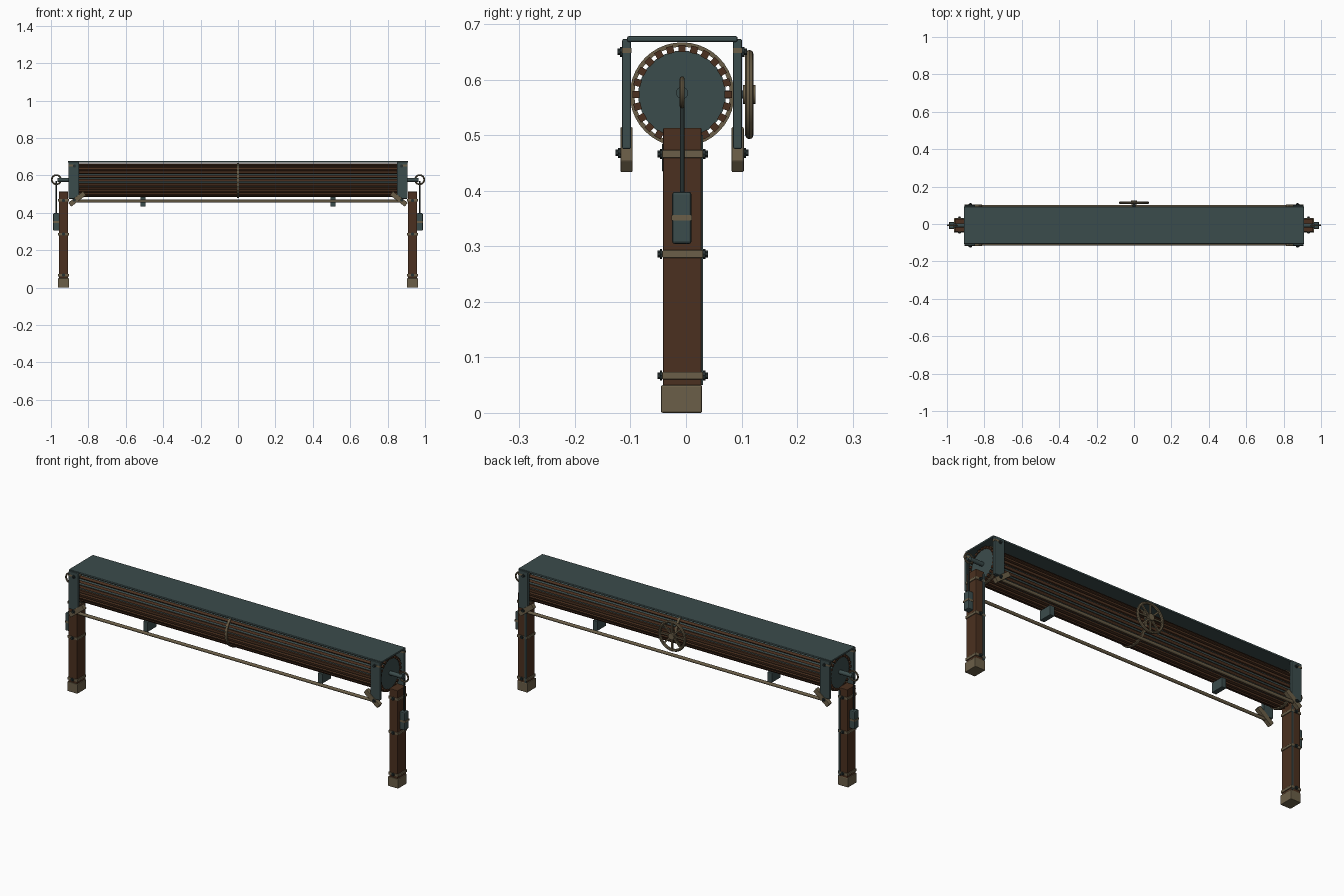
import bpy, bmesh, math
from mathutils import Matrix, Vector

if "Cube" in bpy.data.objects:
    bpy.data.objects.remove(bpy.data.objects["Cube"])


def material(name, rgb):
    m = bpy.data.materials.new(name)
    m.use_nodes = True
    m.diffuse_color = (*rgb, 1)
    b = m.node_tree.nodes["Principled BSDF"]
    b.inputs["Base Color"].default_value = (*rgb, 1)
    b.inputs["Roughness"].default_value = 0.8
    return m


WOOD = material("brown wood", (0.07, 0.03, 0.014))
STEEL = material("dark teal metal", (0.044, 0.072, 0.072))
BRASS = material("dull tan metal", (0.147, 0.114, 0.065))
IRON = material("dark iron", (0.02, 0.03, 0.03))

CY, CZ = -0.007, 0.573          # drum axis
AXES = {"X": Matrix.Rotation(math.pi / 2, 4, "Y"),
        "Y": Matrix.Rotation(math.pi / 2, 4, "X"), "Z": Matrix()}


def finish(name, bm, mat, smooth=False):
    mesh = bpy.data.meshes.new(name)
    bmesh.ops.recalc_face_normals(bm, faces=bm.faces)
    bm.to_mesh(mesh)
    bm.free()
    mesh.materials.append(mat)
    ob = bpy.data.objects.new(name, mesh)
    bpy.context.collection.objects.link(ob)
    if smooth:
        bpy.ops.object.select_all(action="DESELECT")
        ob.select_set(True)
        bpy.context.view_layer.objects.active = ob
        bpy.ops.object.shade_smooth_by_angle(angle=math.radians(40))
    return ob


def box(name, lo, hi, mat, bevel=0.0, tilt=0.0):
    """Box between two corners, with optional bevel and tilt about y."""
    lo, hi = Vector(lo), Vector(hi)
    bm = bmesh.new()
    bmesh.ops.create_cube(bm, size=1)
    bmesh.ops.scale(bm, vec=hi - lo, verts=bm.verts)
    if bevel:
        bmesh.ops.bevel(bm, geom=bm.edges[:], offset=bevel, segments=2,
                        affect="EDGES", profile=0.5)
    bm.transform(Matrix.Translation((lo + hi) / 2) @ Matrix.Rotation(tilt, 4, "Y"))
    return finish(name, bm, mat)


def rod(name, center, axis, radius, length, mat, sides=16):
    bm = bmesh.new()
    bmesh.ops.create_cone(bm, cap_ends=True, segments=sides, radius1=radius,
                          radius2=radius, depth=length)
    bm.transform(Matrix.Translation(center) @ AXES[axis])
    return finish(name, bm, mat, sides > 8)


def ring(name, center, axis, profile, mat, steps=40):
    """Lathe a closed (radius, height) profile around an axis."""
    bm = bmesh.new()
    vs = [bm.verts.new((r, 0, h)) for r, h in profile]
    es = [bm.edges.new((vs[i - 1], vs[i])) for i in range(len(vs))]
    bmesh.ops.spin(bm, geom=vs + es, cent=(0, 0, 0), axis=(0, 0, 1),
                   angle=math.tau, steps=steps)
    bmesh.ops.remove_doubles(bm, verts=bm.verts, dist=1e-5)
    bm.transform(Matrix.Translation(center) @ AXES[axis])
    return finish(name, bm, mat, True)


def circle(major, minor, n=8):
    return [(major + minor * math.cos(math.tau * i / n),
             minor * math.sin(math.tau * i / n)) for i in range(n)]


def flat(inner, outer, half):
    return [(inner, -half), (outer, -half), (outer, half), (inner, half)]


def bolt(name, x, y, z, side):
    """Washer and hex head pointing along y."""
    rod(name + "_washer", (x, y + side * 0.002, z), "Y", 0.009, 0.004, IRON, 8)
    rod(name + "_head", (x, y + side * 0.005, z), "Y", 0.006, 0.007, IRON, 6)


# Drum: core, slats and hoops
rod("drum_core", (0, CY, CZ), "X", 0.079, 1.78, STEEL, 40)
bm = bmesh.new()
COUNT = 24
for i in range(COUNT):
    part = bmesh.ops.create_cube(bm, size=1)["verts"]
    bmesh.ops.scale(bm, vec=(1.788, 0.013, 0.013), verts=part)
    bmesh.ops.translate(bm, vec=(0, 0, 0.083), verts=part)
    bmesh.ops.rotate(bm, matrix=Matrix.Rotation(math.tau * i / COUNT, 3, "X"), verts=part)
bm.transform(Matrix.Translation((0, CY, CZ)))
finish("drum_slats", bm, WOOD)
for name, x in (("left", 0.875), ("middle", 0), ("right", -0.875)):
    ring(name + "_drum_hoop", (x, CY, CZ), "X", flat(0.086, 0.094, 0.006), BRASS)

# Flat cover above the drum
box("cover", (-0.91, -0.106, 0.668), (0.91, 0.093, 0.678), STEEL, 0.003)

# Long rails with blocks beneath the drum
for name, y in (("front", -0.107), ("back", 0.093)):
    rod(name + "_rail", (0, y, 0.462), "X", 0.008, 1.74, BRASS, 12)
for name, x in (("left", 0.508), ("right", -0.508)):
    box(name + "_drum_block", (x - 0.013, -0.043, 0.434), (x + 0.013, 0.03, 0.485),
        STEEL, 0.002)

# Everything that repeats at both ends
for end, s in (("left", 1), ("right", -1)):
    def end_box(name, lo, hi, mat, bevel=0.0, tilt=0.0):
        xs = sorted((s * lo[0], s * hi[0]))
        return box(f"{end}_{name}", (xs[0], *lo[1:]), (xs[1], *hi[1:]), mat, bevel, s * tilt)

    # Post, foot and straps
    end_box("post", (0.908, -0.041, 0.01), (0.958, 0.028, 0.513), WOOD, 0.002)
    end_box("foot", (0.903, -0.045, 0), (0.963, 0.029, 0.05), BRASS, 0.003)
    end_box("post_strip", (0.908, 0.026, 0.05), (0.918, 0.031, 0.5), STEEL)
    for i, z in enumerate((0.067, 0.286, 0.466)):
        end_box(f"post_strap_{i}", (0.904, -0.043, z - 0.007), (0.962, 0.031, z + 0.007),
                BRASS, 0.002)
        bolt(f"{end}_strap_bolt_front_{i}", s * 0.933, -0.043, z, -1)
        bolt(f"{end}_strap_bolt_back_{i}", s * 0.933, 0.031, z, 1)

    # Hanging plates and slanted brackets, front and back
    for face, y, d in (("front", -0.107, -1), ("back", 0.093, 1)):
        end_box(face + "_plate", (0.85, y - 0.008, 0.475), (0.906, y + 0.008, 0.673),
                STEEL, 0.003)
        end_box(face + "_plate_tab", (0.868, y - 0.0085, 0.648), (0.9075, y + 0.0085, 0.657),
                BRASS)
        end_box(face + "_bracket", (0.81, y - 0.011, 0.461), (0.91, y + 0.011, 0.487),
                BRASS, 0.002, math.radians(38))
        for z, h in ((0.65, 0.008), (0.468, 0.011)):
            bolt(f"{end}_{face}_bolt_{z}", s * 0.875, y + d * h, z, d)

    # Axle, hanging eye, cord and counterweight
    rod(end + "_axle", (s * 0.92, CY, CZ + 0.003), "X", 0.011, 0.09, STEEL)
    ring(end + "_eye", (s * 0.971, CY, CZ + 0.004), "Y", circle(0.0245, 0.0045), BRASS, 24)
    rod(end + "_cord", (s * 0.972, CY, 0.48), "Z", 0.004, 0.18, IRON, 10)
    end_box("counterweight", (0.956, -0.025, 0.304), (0.988, 0.01, 0.398), STEEL, 0.005)
    end_box("weight_band", (0.955, -0.026, 0.346), (0.989, 0.011, 0.356), BRASS)
    end_box("weight_guide", (0.95, -0.012, 0.33), (0.96, -0.002, 0.37), IRON)

# Hand wheel on the back
WY = 0.114
ring("wheel_rim", (0, WY, CZ), "Y", circle(0.073, 0.0075), BRASS)
rod("wheel_hub", (0, WY, CZ), "Y", 0.017, 0.022, BRASS)
rod("wheel_axle", (0, 0.085, CZ), "Y", 0.007, 0.05, IRON)
for i in range(4):
    bm = bmesh.new()
    bmesh.ops.create_cube(bm, size=1)
    bmesh.ops.scale(bm, vec=(0.144, 0.007, 0.008), verts=bm.verts)
    bm.transform(Matrix.Translation((0, WY, CZ)) @ Matrix.Rotation(math.pi * i / 4, 4, "Y"))
    finish(f"wheel_spokes_{i}", bm, BRASS)
